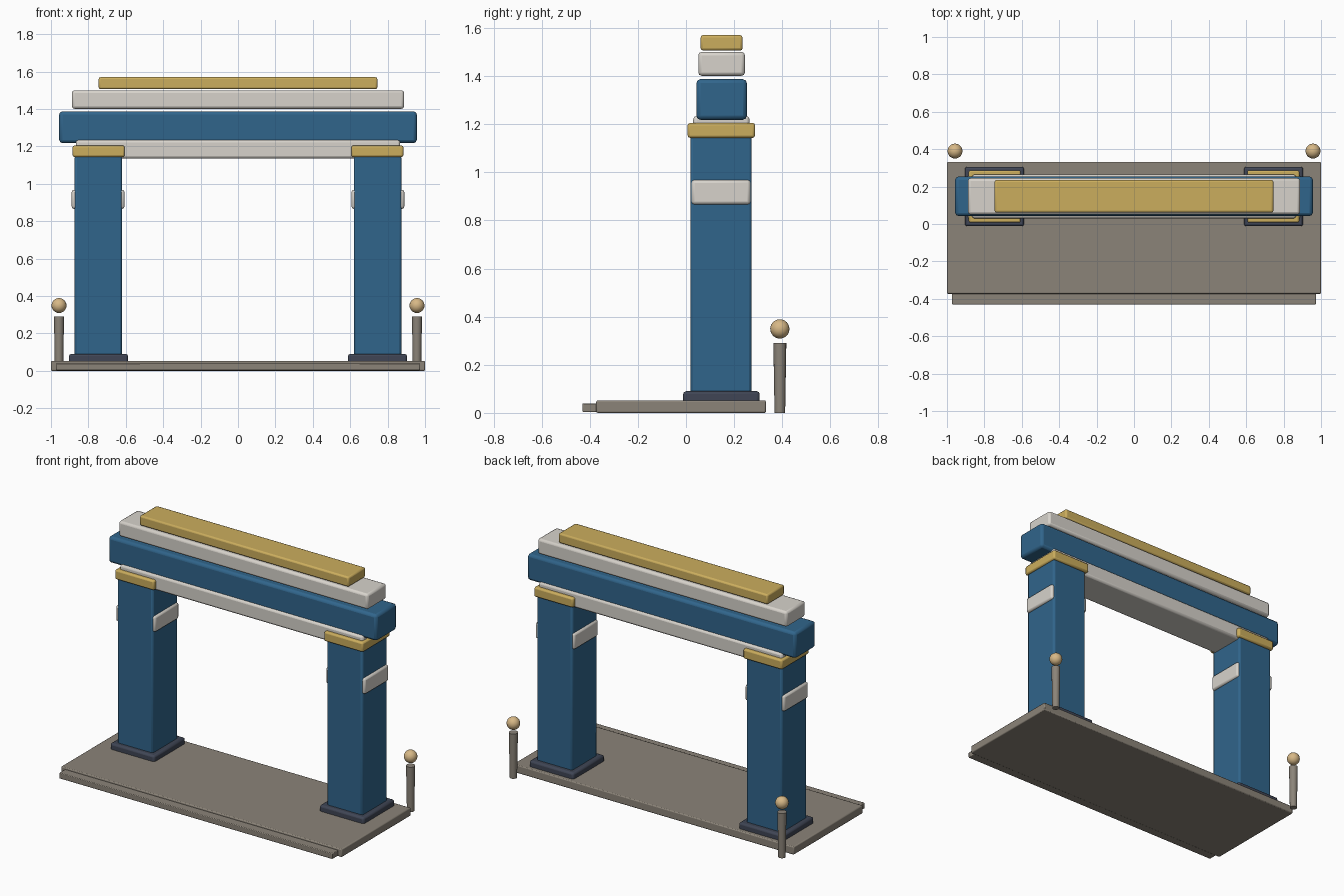
import bpy, math

if "Cube" in bpy.data.objects:
    bpy.data.objects.remove(bpy.data.objects["Cube"])


def material(name, rgb):
    m = bpy.data.materials.new(name)
    m.diffuse_color = (*rgb, 1)
    m.use_nodes = True
    m.node_tree.nodes["Principled BSDF"].inputs["Base Color"].default_value = m.diffuse_color
    return m


BLUE = material("blue_paint", (0.03, 0.13, 0.26))
GOLD = material("gold_paint", (0.60, 0.42, 0.11))
CREAM = material("cream_plaster", (0.68, 0.65, 0.60))
STONE = material("stone", (0.26, 0.23, 0.19))
SLATE = material("slate", (0.05, 0.06, 0.09))
LAMP = material("lamp_glass", (0.68, 0.48, 0.24))


def finish(name, mat, angle=35):
    ob = bpy.context.object
    ob.name = name
    ob.data.materials.append(mat)
    bpy.ops.object.shade_smooth_by_angle(angle=math.radians(angle))
    return ob


def block(name, x, y, z, mat, bevel=0.01):
    """Softly bevelled box from (min, max) ranges."""
    r = (x, y, z)
    bpy.ops.mesh.primitive_cube_add(size=1, location=[(a + b) / 2 for a, b in r])
    bpy.context.object.scale = [b - a for a, b in r]
    bpy.ops.object.transform_apply(location=False, rotation=False, scale=True)
    ob = finish(name, mat)
    mod = ob.modifiers.new("soft_edges", "BEVEL")
    mod.width = bevel
    mod.segments = 2
    return ob


# Platform and front step
block("platform", (-1, 1), (-0.373, 0.332), (0, 0.052), STONE, 0.006)
block("front_step", (-0.973, 0.973), (-0.43, -0.35), (0.003, 0.04), STONE, 0.004)

# Pillars with plinth, side bands and capital; lamp posts behind
for side, s in (("left", -1), ("right", 1)):
    def span(a, b):
        return tuple(sorted((s * a, s * b)))

    block(side + "_plinth", span(0.588, 0.904), (-0.012, 0.306), (0.03, 0.09), SLATE, 0.012)
    block(side + "_pillar", span(0.62, 0.874), (0.018, 0.273), (0.01, 1.15), BLUE, 0.012)
    block(side + "_band", span(0.607, 0.889), (0.023, 0.268), (0.866, 0.968), CREAM, 0.012)
    block(side + "_capital", span(0.606, 0.884), (0.007, 0.287), (1.143, 1.205), GOLD, 0.01)

    bpy.ops.mesh.primitive_cone_add(vertices=16, radius1=0.022, radius2=0.027, depth=0.29,
                                    location=(s * 0.957, 0.39, 0.145))
    finish(side + "_lamp_post", STONE)
    bpy.ops.mesh.primitive_uv_sphere_add(segments=20, ring_count=12, radius=0.04,
                                         location=(s * 0.957, 0.39, 0.349))
    finish(side + "_lamp_globe", LAMP, 60)

# Stacked lintel beams, each narrower than the one below the main beam
block("lower_lintel", (-0.867, 0.867), (0.03, 0.264), (1.135, 1.234), CREAM, 0.014)
block("main_beam", (-0.956, 0.956), (0.043, 0.253), (1.218, 1.387), BLUE, 0.017)
block("upper_beam", (-0.888, 0.888), (0.051, 0.245), (1.401, 1.5), CREAM, 0.014)
block("gold_cap", (-0.745, 0.745), (0.061, 0.235), (1.506, 1.57), GOLD, 0.01)
